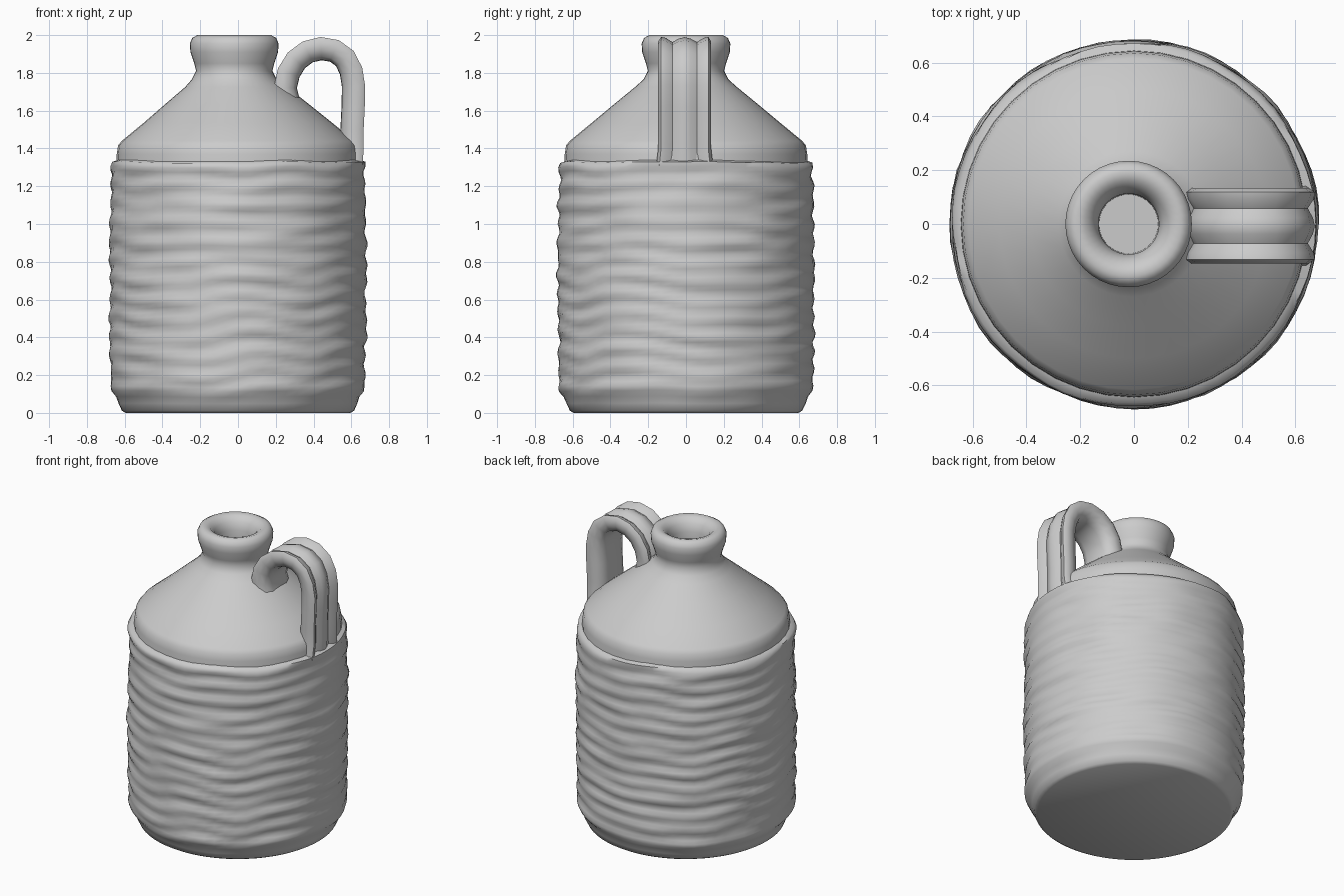
import bpy, bmesh, math
from mathutils import Vector, noise

if "Cube" in bpy.data.objects:
    bpy.data.objects.remove(bpy.data.objects["Cube"])


def finish(name, bm, angle=50):
    bmesh.ops.recalc_face_normals(bm, faces=bm.faces)
    me = bpy.data.meshes.new(name)
    bm.to_mesh(me)
    bm.free()
    ob = bpy.data.objects.new(name, me)
    bpy.context.collection.objects.link(ob)
    bpy.ops.object.select_all(action='DESELECT')
    ob.select_set(True)
    bpy.context.view_layer.objects.active = ob
    bpy.ops.object.shade_smooth_by_angle(angle=math.radians(angle))
    return ob


def skin(bm, rings):
    for a, b in zip(rings, rings[1:]):
        n = len(a)
        for i in range(n):
            j = (i + 1) % n
            bm.faces.new((a[i], a[j], b[j], b[i]))


def lathe(name, profile, segs, offset=None, cap_first=False, cap_last=False, angle=50):
    """Revolve (radius, z, x centre) points; offset(theta, z) -> (dr, dz)."""
    bm = bmesh.new()
    rings = []
    for r, z, cx in profile:
        ring = []
        for i in range(segs):
            t = 2 * math.pi * i / segs
            dr, dz = offset(t, z) if offset else (0, 0)
            ring.append(bm.verts.new((cx + (r + dr) * math.cos(t), (r + dr) * math.sin(t), z + dz)))
        rings.append(ring)
    skin(bm, rings)
    if cap_first:
        bm.faces.new(rings[0])
    if cap_last:
        bm.faces.new(rings[-1])
    return finish(name, bm, angle)


# Smooth conical shoulder, neck, rolled rim and mouth
top = [(0.645, 1.31, 0), (0.642, 1.37, 0), (0.635, 1.415, 0), (0.615, 1.44, 0),
       (0.50, 1.535, 0), (0.38, 1.635, -0.005), (0.27, 1.725, -0.01), (0.225, 1.765, -0.02),
       (0.202, 1.81, -0.02), (0.212, 1.85, -0.02), (0.232, 1.91, -0.02), (0.235, 1.955, -0.02),
       (0.222, 1.985, -0.02), (0.195, 2.0, -0.02), (0.16, 1.99, -0.02), (0.13, 1.96, -0.02),
       (0.113, 1.91, -0.02), (0.112, 1.85, -0.02), (0.11, 1.78, -0.02)]
lathe("shoulder_and_neck", top, 40, cap_last=True)


# Rough wrapped body: horizontal bands with irregular lumps
def wrap_offset(t, z):
    if z < 0.03:
        return 0, 0
    k = min(1, z / 0.15)
    c, s = math.cos(t), math.sin(t)
    lump = noise.noise(Vector((c * 2.5, s * 2.5, z * 15)))
    band = math.sin(2 * math.pi * (z / 0.098 + 0.5 * noise.noise(Vector((c * 2, s * 2, z)))))
    sag = 0.012 * noise.noise(Vector((c * 2 + 7, s * 2, z * 2)))
    return k * (0.012 * lump + 0.0055 * band), sag * k


wrap = [(0.595, 0.0, 0), (0.615, 0.012, 0), (0.632, 0.05, 0), (0.648, 0.085, 0), (0.668, 0.115, 0)]
rows = 50
for i in range(rows + 1):
    z = 0.14 + 1.16 * i / rows
    wrap.append((0.672 + 0.006 * math.sin(math.pi * i / rows), z, 0))
wrap += [(0.668, 1.325, 0), (0.638, 1.335, 0)]
lathe("wrapped_body", wrap, 64, wrap_offset, cap_first=True, angle=60)


# Strap handle: ridged cross-section swept along an arch
path = [(0.27, 1.64), (0.252, 1.72), (0.27, 1.80), (0.31, 1.865), (0.37, 1.91), (0.44, 1.927),
        (0.51, 1.915), (0.565, 1.875), (0.597, 1.81), (0.61, 1.73), (0.608, 1.62),
        (0.602, 1.50), (0.602, 1.40), (0.597, 1.31)]
# (across y, outward) with three ridges on the outer side
section = [(-0.138, 0.0), (-0.14, 0.04), (-0.125, 0.063), (-0.10, 0.058), (-0.065, 0.036),
           (-0.03, 0.055), (0.0, 0.062), (0.03, 0.055), (0.065, 0.036), (0.10, 0.058),
           (0.125, 0.063), (0.14, 0.04), (0.138, 0.0), (0.12, -0.04), (0.07, -0.058),
           (0.0, -0.06), (-0.07, -0.058), (-0.12, -0.04)]
bm = bmesh.new()
rings = []
for i, (x, z) in enumerate(path):
    a, b = path[max(i - 1, 0)], path[min(i + 1, len(path) - 1)]
    d = Vector((b[0] - a[0], b[1] - a[1])).normalized()
    nx, nz = -d.y, d.x
    flare = 1.08 if i == len(path) - 1 else 1.0
    rings.append([bm.verts.new((x + nx * h, y * flare - 0.007, z + nz * h)) for y, h in section])
skin(bm, rings)
bm.faces.new(rings[0])
bm.faces.new(rings[-1])
finish("handle", bm)
